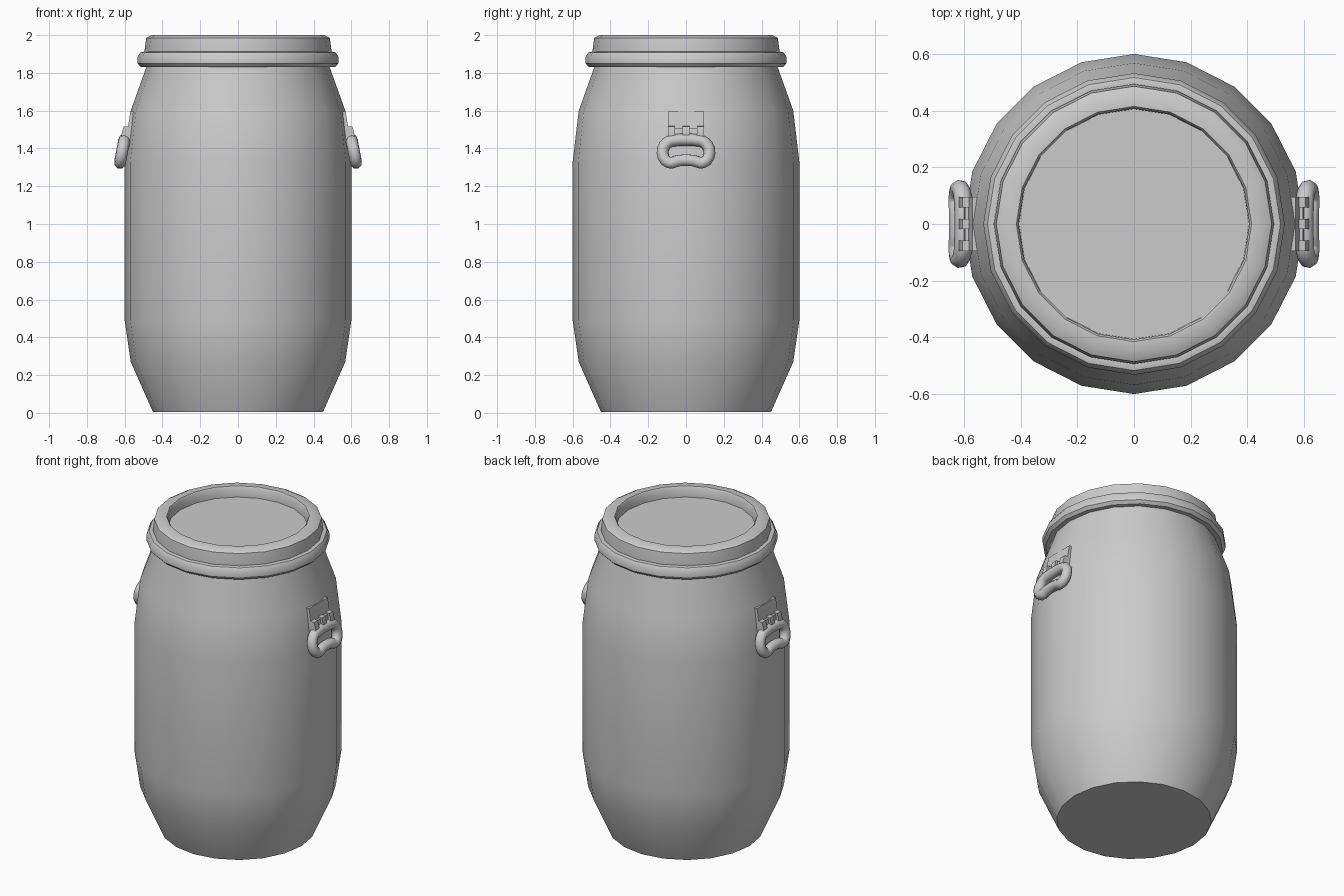
import bpy, bmesh, math

if "Cube" in bpy.data.objects:
    bpy.data.objects.remove(bpy.data.objects["Cube"])

SIDES = 20


def finish(obj, angle=40):
    bpy.ops.object.select_all(action='DESELECT')
    obj.select_set(True)
    bpy.context.view_layer.objects.active = obj
    bpy.ops.object.shade_smooth_by_angle(angle=math.radians(angle))


def mesh_object(name, bm):
    bmesh.ops.recalc_face_normals(bm, faces=bm.faces)
    me = bpy.data.meshes.new(name)
    bm.to_mesh(me)
    bm.free()
    obj = bpy.data.objects.new(name, me)
    bpy.context.collection.objects.link(obj)
    return obj


def lathe(name, profile, closed=False, caps=True):
    """Revolve (radius, height) points around z."""
    bm = bmesh.new()
    rings = []
    for r, z in profile:
        rings.append([bm.verts.new((r * math.cos(2 * math.pi * i / SIDES),
                                    r * math.sin(2 * math.pi * i / SIDES), z))
                      for i in range(SIDES)])
    pairs = list(zip(rings, rings[1:]))
    if closed:
        pairs.append((rings[-1], rings[0]))
    for a, b in pairs:
        for i in range(SIDES):
            j = (i + 1) % SIDES
            bm.faces.new((a[i], a[j], b[j], b[i]))
    if caps and not closed:
        bm.faces.new(rings[0])
        bm.faces.new(rings[-1])
    obj = mesh_object(name, bm)
    finish(obj)
    return obj


def side_prism(name, outline, spans):
    """Extrude an (x, z) outline along y for each span; mirror to the other side."""
    bm = bmesh.new()
    for y0, y1 in spans:
        a = [bm.verts.new((x, y0, z)) for x, z in outline]
        b = [bm.verts.new((x, y1, z)) for x, z in outline]
        bm.faces.new(a)
        bm.faces.new(b)
        for i in range(len(a)):
            j = (i + 1) % len(a)
            bm.faces.new((a[i], a[j], b[j], b[i]))
    obj = mesh_object(name, bm)
    finish(obj, 30)
    obj.modifiers.new("Mirror", 'MIRROR')
    return obj


# Barrel body
lathe("barrel_body", [(0.45, 0.005), (0.568, 0.27), (0.6, 0.49), (0.6, 1.33),
                      (0.568, 1.6), (0.482, 1.84), (0.475, 1.9)])

# Clamping ring below the lid
lathe("clamp_ring", [(0.47, 1.835), (0.515, 1.832), (0.532, 1.85), (0.532, 1.885),
                     (0.517, 1.908), (0.5, 1.912), (0.47, 1.905)], closed=True)

# Lid with raised rim and sunken centre
lathe("lid", [(0.47, 1.89), (0.494, 1.9), (0.494, 1.925), (0.486, 1.985), (0.458, 2.0),
              (0.415, 2.0), (0.408, 1.99), (0.406, 1.932)])

# Handle brackets: backing plate and hinge knuckles
side_prism("bracket_plate", [(0.53, 1.45), (0.59, 1.45), (0.583, 1.51), (0.57, 1.595),
                             (0.53, 1.595)], [(-0.095, 0.095)])
side_prism("hinge_knuckles", [(0.56, 1.45), (0.612, 1.445), (0.618, 1.47), (0.606, 1.515),
                              (0.56, 1.52)],
           [(-0.095, -0.058), (-0.018, 0.018), (0.058, 0.095)])
side_prism("hinge_webs", [(0.56, 1.45), (0.602, 1.45), (0.596, 1.508), (0.56, 1.51)],
           [(-0.06, -0.016), (0.016, 0.06)])

# Hanging grips: bean-shaped closed tubes
half = [(0.05, 1.444), (0.1, 1.43), (0.124, 1.375), (0.09, 1.324), (0.045, 1.334)]
path = [(0, 1.446)] + half + [(0, 1.338)] + [(-y, z) for y, z in reversed(half)]
cu = bpy.data.curves.new("grips", 'CURVE')
cu.dimensions = '3D'
cu.bevel_depth = 0.032
cu.bevel_resolution = 2
cu.resolution_u = 3
sp = cu.splines.new('BEZIER')
sp.bezier_points.add(len(path) - 1)
sp.use_cyclic_u = True
for p, (y, z) in zip(sp.bezier_points, path):
    p.co = (0.602 + (1.446 - z) * 0.19, y, z)
    p.handle_left_type = p.handle_right_type = 'AUTO'
grip = bpy.data.objects.new("grips", cu)
bpy.context.collection.objects.link(grip)
bpy.ops.object.select_all(action='DESELECT')
grip.select_set(True)
bpy.context.view_layer.objects.active = grip
bpy.ops.object.convert(target='MESH')
grip = bpy.context.view_layer.objects.active
finish(grip, 60)
grip.modifiers.new("Mirror", 'MIRROR')
